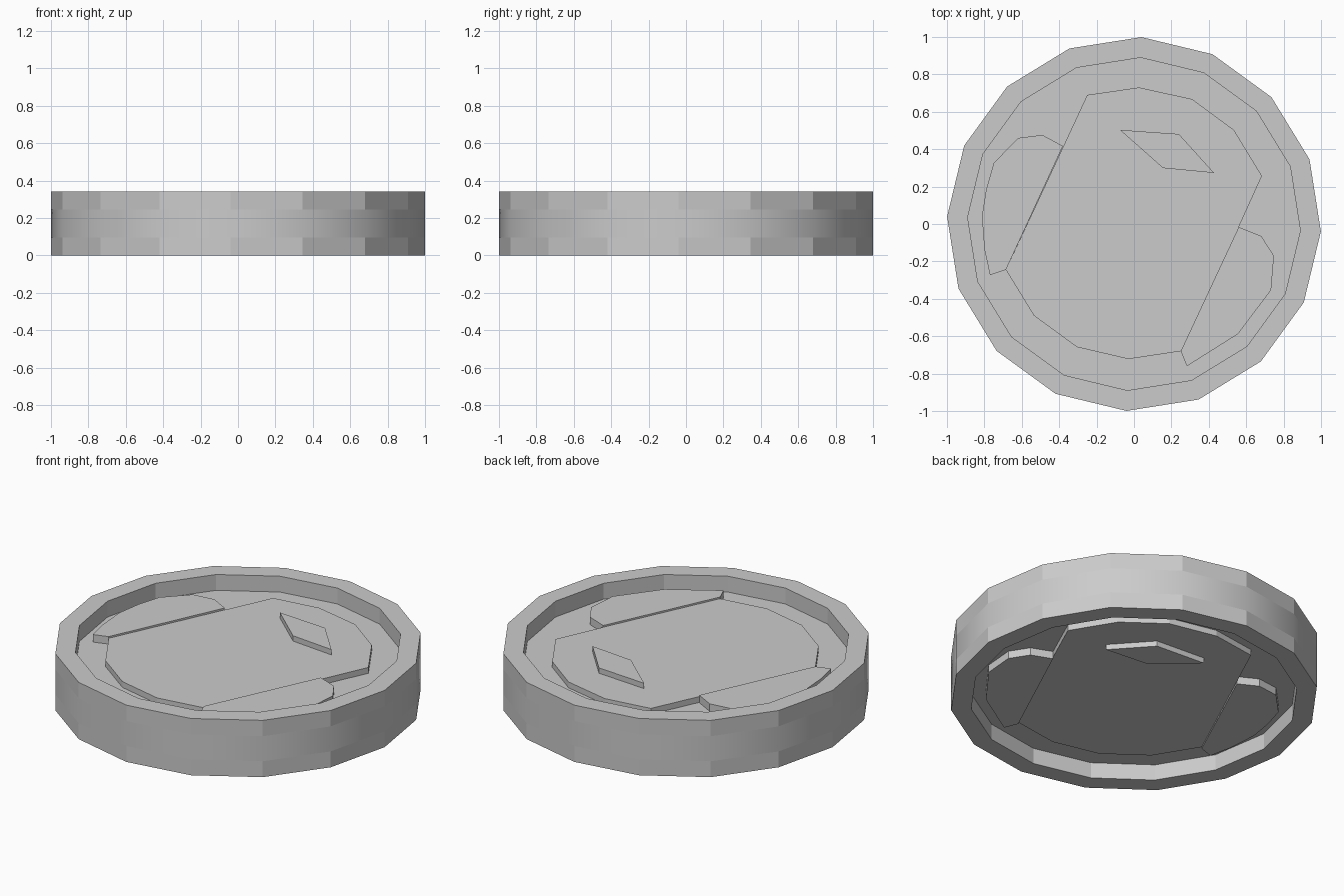
import bpy, bmesh, math

if "Cube" in bpy.data.objects:
    bpy.data.objects.remove(bpy.data.objects["Cube"])

SIDES, TURN = 16, math.radians(-2.3)
HEIGHT, FLOOR = 0.34, 0.245
MID = HEIGHT / 2


def finish(name, bm):
    bmesh.ops.recalc_face_normals(bm, faces=bm.faces)
    mesh = bpy.data.meshes.new(name)
    bm.to_mesh(mesh)
    bm.free()
    obj = bpy.data.objects.new(name, mesh)
    bpy.context.collection.objects.link(obj)
    return obj


def coin_body():
    # Lathed profile: recessed floor, rim, banded wall, mirrored underside
    low = HEIGHT - FLOOR
    profile = [(0.89, FLOOR), (0.89, HEIGHT), (1, HEIGHT), (1, FLOOR),
               (1, low), (1, 0), (0.89, 0), (0.89, low)]
    bm = bmesh.new()
    rings = []
    for r, z in profile:
        rings.append([bm.verts.new((r * math.cos(TURN + math.tau * i / SIDES),
                                    r * math.sin(TURN + math.tau * i / SIDES), z))
                      for i in range(SIDES)])
    for k, (a, b) in enumerate(zip(rings, rings[1:])):
        for i in range(SIDES):
            j = (i + 1) % SIDES
            face = bm.faces.new((a[i], a[j], b[j], b[i]))
            face.smooth = (k == 3)  # only the middle wall band is smooth
    bm.faces.new(rings[0])
    bm.faces.new(rings[-1])
    finish("coin_body", bm)


def relief(name, outline, bottom, top):
    # Raised plate on the upper face, repeated on the underside
    bm = bmesh.new()
    face = bm.faces.new([bm.verts.new((x, y, bottom)) for x, y in outline])
    new = bmesh.ops.extrude_face_region(bm, geom=[face])["geom"]
    for v in new:
        if isinstance(v, bmesh.types.BMVert):
            v.co.z = top
    for vert in bm.verts:
        vert.co.z -= MID
    obj = finish(name, bm)
    obj.location.z = MID
    mirror = obj.modifiers.new("both_sides", "MIRROR")
    mirror.use_axis = (False, False, True)
    mirror.use_mirror_merge = False


coin_body()

# Central plate
relief("centre_plate",
       [(-.25, .69), (.027, .73), (.31, .668), (.534, .503), (.684, .257),
        (.56, -.016), (.25, -.68), (-.03, -.722), (-.305, -.658),
        (-.535, -.49), (-.685, -.245)], FLOOR - 0.01, 0.28)

# Slightly higher plates on either side
relief("left_plate",
       [(-.38, .417), (-.49, .476), (-.62, .46), (-.75, .326), (-.79, .187),
        (-.813, .043), (-.80, -.134), (-.77, -.273), (-.685, -.245)],
       FLOOR - 0.01, 0.29)
relief("right_plate",
       [(.56, -.016), (.68, -.064), (.748, -.17), (.733, -.353),
        (.556, -.588), (.283, -.76), (.25, -.68)], FLOOR - 0.01, 0.29)

# Small slanted panel on the central plate
relief("slanted_panel",
       [(-.075, .503), (.24, .481), (.428, .273), (.155, .299)], 0.27, 0.312)
